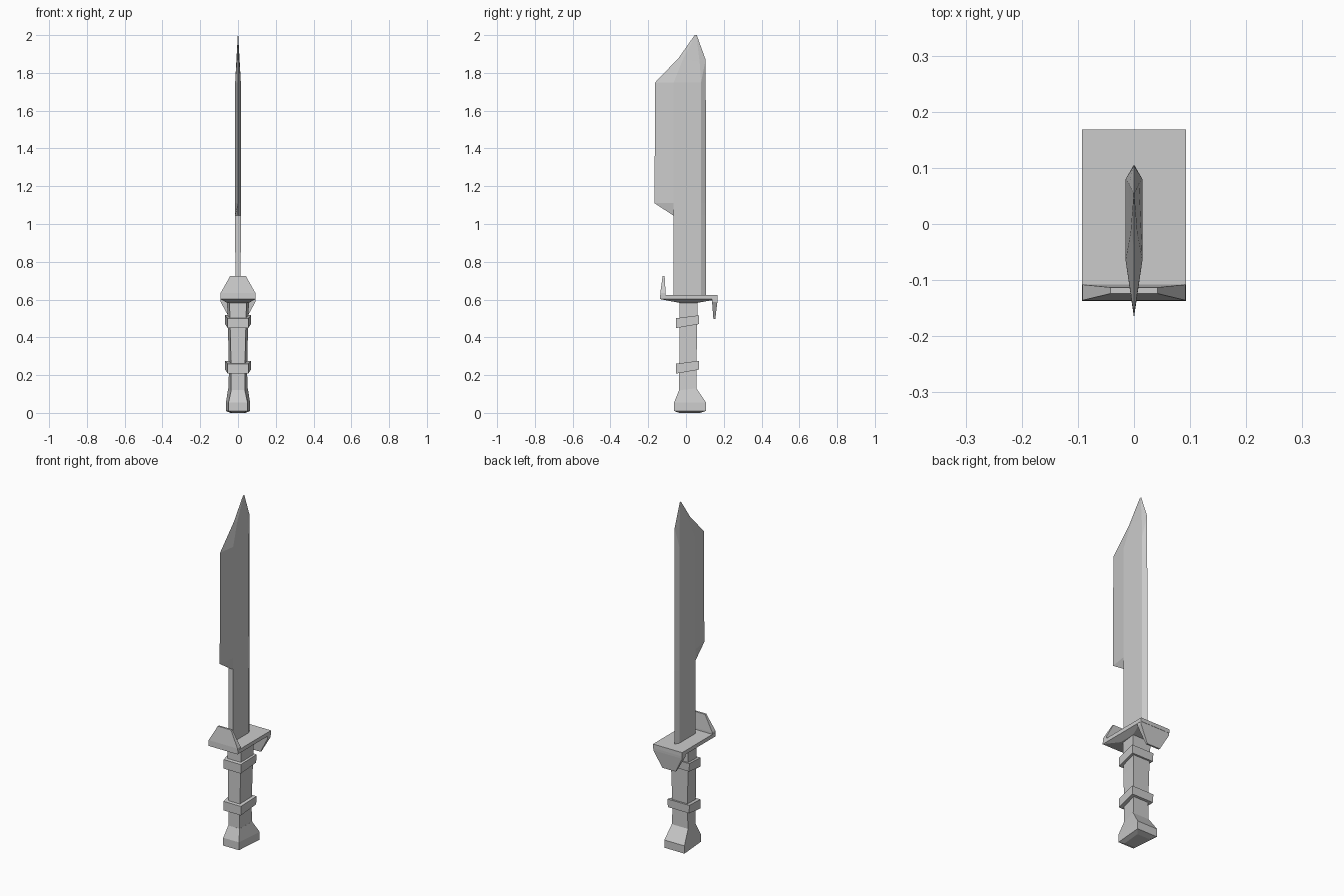
import bpy, bmesh


def loft(name, rings):
    """Skin closed rings of 3D points, capping both ends."""
    bm = bmesh.new()
    rows = [[bm.verts.new(p) for p in ring] for ring in rings]
    n = len(rows[0])
    for a, b in zip(rows, rows[1:]):
        for i in range(n):
            j = (i + 1) % n
            bm.faces.new((a[i], a[j], b[j], b[i]))
    bm.faces.new(rows[0][::-1])
    bm.faces.new(rows[-1])
    bmesh.ops.remove_doubles(bm, verts=bm.verts, dist=0.0005)
    bmesh.ops.recalc_face_normals(bm, faces=bm.faces)
    mesh = bpy.data.meshes.new(name)
    bm.to_mesh(mesh)
    bm.free()
    obj = bpy.data.objects.new(name, mesh)
    bpy.context.collection.objects.link(obj)
    return obj


def trapezoid(y0, y1, z0, z1, front, back):
    """Four-sided ring, half widths given at front (y0) and back (y1)."""
    return [(-front, y0, z0), (front, y0, z0), (back, y1, z1), (-back, y1, z1)]


# Blade: hexagonal section, (y, z) of edge, two ridges, edge; ridge half widths
levels = [
    ((-0.066, 0.60), (-0.065, 0.60), (0.080, 0.60), (0.106, 0.60), 0.014, 0.014),
    ((-0.067, 1.045), (-0.065, 1.045), (0.080, 1.045), (0.106, 1.045), 0.015, 0.015),
    ((-0.167, 1.11), (-0.065, 1.11), (0.080, 1.11), (0.106, 1.11), 0.015, 0.015),
    ((-0.163, 1.75), (-0.065, 1.75), (0.080, 1.75), (0.104, 1.87), 0.015, 0.015),
    ((-0.038, 1.88), (-0.015, 1.875), (0.072, 1.86), (0.102, 1.875), 0.006, 0.009),
    ((0.046, 2.0), (0.049, 2.0), (0.054, 2.0), (0.057, 2.0), 0.001, 0.001),
]
loft("blade", [[(0, *a), (w, *b), (v, *c), (0, *d), (-v, *c), (-w, *b)]
               for a, b, c, d, w, v in levels])

# Guard plate with a shallow tapered underside
loft("guard_plate", [trapezoid(y0, y1, z, z, w, w) for y0, y1, z, w in [
    (-0.037, 0.062, 0.583, 0.058), (-0.135, 0.168, 0.602, 0.093),
    (-0.135, 0.168, 0.624, 0.093)]])

# Guard prongs: front one rises, back one hangs down
loft("front_prong", [trapezoid(y0, y1, z, z, w, w) for y0, y1, z, w in [
    (-0.137, -0.108, 0.602, 0.093), (-0.136, -0.108, 0.635, 0.092),
    (-0.124, -0.113, 0.724, 0.042)]])
loft("back_prong", [trapezoid(y0, y1, z, z, w, w) for y0, y1, z, w in [
    (0.138, 0.168, 0.624, 0.093), (0.138, 0.166, 0.587, 0.092),
    (0.145, 0.155, 0.496, 0.042)]])

# Grip and flared pommel
loft("grip", [trapezoid(y0, y1, z, z, f, b) for y0, y1, z, f, b in [
    (-0.037, 0.055, 0.11, 0.036, 0.052), (-0.036, 0.055, 0.22, 0.036, 0.048),
    (-0.035, 0.058, 0.40, 0.040, 0.052), (-0.034, 0.062, 0.59, 0.045, 0.058)]])
loft("pommel", [trapezoid(y0, y1, z0, z1, f, b) for y0, y1, z0, z1, f, b in [
    (-0.035, 0.075, 0, 0, 0.030, 0.040), (-0.063, 0.105, 0.01, 0.01, 0.050, 0.064),
    (-0.063, 0.106, 0.055, 0.055, 0.050, 0.064),
    (-0.037, 0.055, 0.12, 0.13, 0.036, 0.052)]])

# Tilted wrap bands
for name, z in (("lower_band", 0.208), ("upper_band", 0.449)):
    loft(name, [trapezoid(-0.053, 0.068, z, z + 0.021, 0.055, 0.068),
                trapezoid(-0.053, 0.070, z + 0.052, z + 0.068, 0.055, 0.070)])
